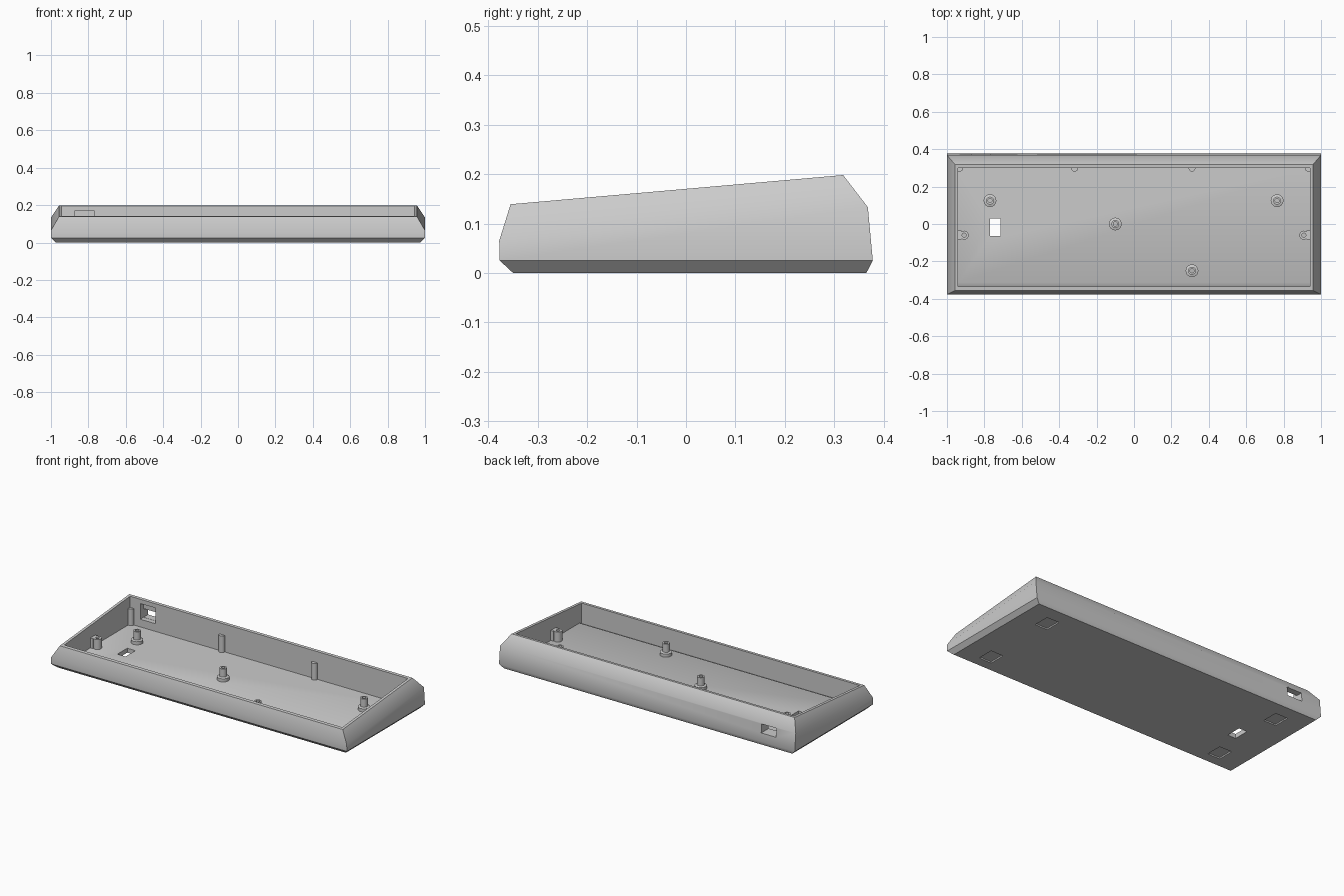
import bpy, bmesh, math
from mathutils import Vector

default = bpy.data.objects.get("Cube")
if default:
    bpy.data.objects.remove(default, do_unlink=True)

grey = bpy.data.materials.new("plain grey plastic")
grey.use_nodes = True
GREY = (0.6, 0.6, 0.6, 1)
grey.diffuse_color = GREY
grey.node_tree.nodes["Principled BSDF"].inputs["Base Color"].default_value = GREY

FLOOR = 0.027


def make_object(name, bm):
    bmesh.ops.recalc_face_normals(bm, faces=bm.faces)
    mesh = bpy.data.meshes.new(name)
    bm.to_mesh(mesh)
    bm.free()
    obj = bpy.data.objects.new(name, mesh)
    mesh.materials.append(grey)
    bpy.context.collection.objects.link(obj)
    return obj


def smooth(obj, degrees):
    bpy.ops.object.select_all(action="DESELECT")
    obj.select_set(True)
    bpy.context.view_layer.objects.active = obj
    bpy.ops.object.shade_smooth_by_angle(angle=math.radians(degrees))


def box(name, x0, x1, y0, y1, z0, z1):
    bm = bmesh.new()
    bmesh.ops.create_cube(bm, size=1)
    for v in bm.verts:
        v.co = Vector(((x0 + x1) / 2 + v.co.x * (x1 - x0),
                       (y0 + y1) / 2 + v.co.y * (y1 - y0),
                       (z0 + z1) / 2 + v.co.z * (z1 - z0)))
    return make_object(name, bm)


def lathe(name, x, y, profile, sides=24):
    """Turn a closed (radius, z) outline around a vertical axis."""
    bm = bmesh.new()
    rings = []
    for i in range(sides):
        a = math.tau * i / sides
        rings.append([bm.verts.new((x + r * math.cos(a), y + r * math.sin(a), z))
                      for r, z in profile])
    n = len(profile)
    for i in range(sides):
        a, b = rings[i], rings[(i + 1) % sides]
        for j in range(n):
            k = (j + 1) % n
            bm.faces.new((a[j], b[j], b[k], a[k]))
    obj = make_object(name, bm)
    smooth(obj, 35)
    return obj


def cylinder(name, x, y, radius, z0, z1):
    bm = bmesh.new()
    bmesh.ops.create_cone(bm, cap_ends=True, segments=20, radius1=radius,
                          radius2=radius, depth=z1 - z0)
    bmesh.ops.translate(bm, vec=(x, y, (z0 + z1) / 2), verts=bm.verts)
    obj = make_object(name, bm)
    smooth(obj, 35)
    return obj


# Outer case: stacked rings of half width, front y, front z, back y, back z
rings = [(0.975, -0.35, 0, 0.365, 0),
         (1.0, -0.377, 0.025, 0.378, 0.025),
         (1.0, -0.378, 0.065, 0.368, 0.133),
         (0.957, -0.355, 0.139, 0.318, 0.198)]
bm = bmesh.new()
loops = [[bm.verts.new(c) for c in ((-w, yf, zf), (w, yf, zf), (w, yb, zb), (-w, yb, zb))]
         for w, yf, zf, yb, zb in rings]
for low, high in zip(loops, loops[1:]):
    for i in range(4):
        j = (i + 1) % 4
        bm.faces.new((low[i], low[j], high[j], high[i]))
bm.faces.new(loops[0])
bm.faces.new(loops[-1])
case = make_object("case_shell", bm)

# Open tray with a narrow sloping gutter along the front wall
tray = [(-0.335, 0.016), (-0.313, FLOOR), (0.3, FLOOR), (0.3, 0.3), (-0.335, 0.3)]
bm = bmesh.new()
left, right = [[bm.verts.new((x, y, z)) for y, z in tray] for x in (-0.94, 0.94)]
bm.faces.new(left)
bm.faces.new(right)
for i in range(len(tray)):
    j = (i + 1) % len(tray)
    bm.faces.new((left[i], left[j], right[j], right[i]))
cutters = [make_object("tray_cutter", bm)]

# Floor slot, rear port with its inner pocket, and foot recesses underneath
cutters.append(box("slot_cutter", -0.77, -0.715, -0.065, 0.03, -0.1, 0.1))
cutters.append(box("port_cutter", -0.87, -0.77, 0.32, 0.45, 0.075, 0.128))
cutters.append(box("pocket_cutter", -0.871, -0.769, 0.28, 0.33, 0.074, 0.17))
for side in (-1, 1):
    for y in (-0.24, 0.23):
        x = side * 0.805
        cutters.append(box("foot_recess_cutter", x - 0.042, x + 0.042,
                           y - 0.05, y + 0.05, -0.1, 0.008))

for cutter in cutters:
    cutter.hide_render = True
    mod = case.modifiers.new(cutter.name, "BOOLEAN")
    mod.operation = "DIFFERENCE"
    mod.solver = "EXACT"
    mod.object = cutter
graph = bpy.context.evaluated_depsgraph_get()
carved = bpy.data.meshes.new_from_object(case.evaluated_get(graph))
case.modifiers.clear()
case.data = carved
for cutter in cutters:
    bpy.data.objects.remove(cutter, do_unlink=True)
smooth(case, 35)

# Stepped standoffs with a screw hole
base = FLOOR - 0.005
standoff = [(0.034, base), (0.034, 0.046), (0.021, 0.05), (0.021, 0.1),
            (0.011, 0.1), (0.011, base)]
for x, y in ((-0.77, 0.125), (0.765, 0.125), (-0.1, 0), (0.31, -0.25)):
    lathe("standoff", x, y, standoff)

# Support posts against the back wall
for x in (-0.932, -0.317, 0.31, 0.932):
    cylinder("back_wall_post", x, 0.298, 0.018, base, 0.128)

# Screw bosses joined to the end walls
boss = [(0.024, base), (0.024, 0.088), (0.011, 0.088), (0.011, base)]
for side in (-1, 1):
    lathe("end_wall_boss", side * 0.908, -0.06, boss)
    x0, x1 = sorted((side * 0.921, side * 0.945))
    box("boss_web", x0, x1, -0.084, -0.036, base, 0.0875)
